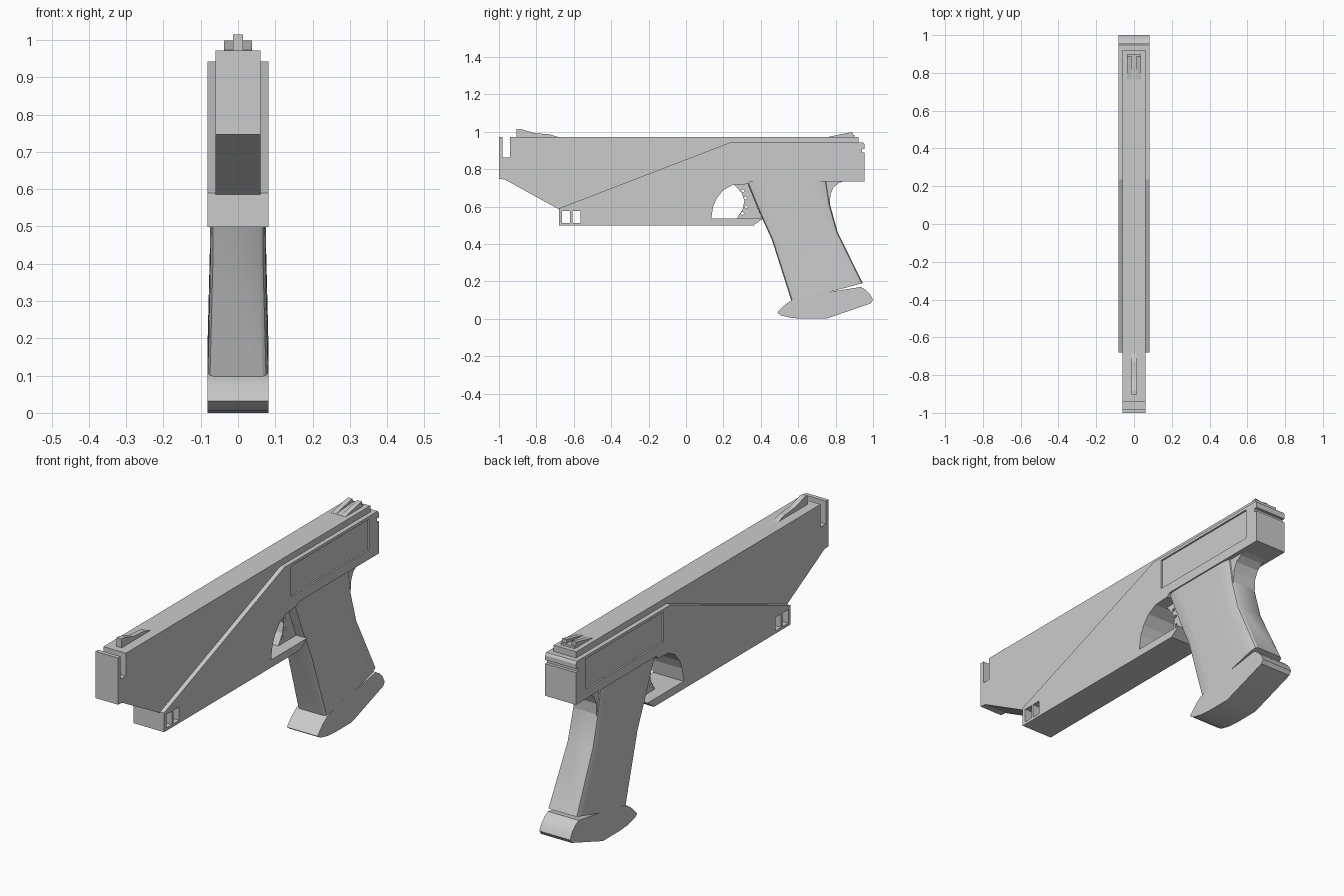
import bpy, bmesh, math
from mathutils import Vector

if "Cube" in bpy.data.objects:
    bpy.data.objects.remove(bpy.data.objects["Cube"])


def finish(name, bm):
    bmesh.ops.recalc_face_normals(bm, faces=bm.faces)
    me = bpy.data.meshes.new(name)
    bm.to_mesh(me)
    bm.free()
    ob = bpy.data.objects.new(name, me)
    bpy.context.collection.objects.link(ob)
    return ob


def extrude(name, pts, half, x=0.0):
    """Side profile in (y, z), extruded across x."""
    bm = bmesh.new()
    face = bm.faces.new([bm.verts.new((x - half, y, z)) for y, z in pts])
    new = bmesh.ops.extrude_face_region(bm, geom=[face])["geom"]
    bmesh.ops.translate(bm, vec=(2 * half, 0, 0),
                        verts=[v for v in new if isinstance(v, bmesh.types.BMVert)])
    return finish(name, bm)


def rect(y0, y1, z0, z1):
    return [(y0, z0), (y1, z0), (y1, z1), (y0, z1)]


def cut(ob, cutter):
    cutter.hide_render = True
    cutter.hide_set(True)
    m = ob.modifiers.new("cut", "BOOLEAN")
    m.object, m.operation, m.solver = cutter, "DIFFERENCE", "EXACT"
    bpy.context.view_layer.objects.active = ob
    bpy.ops.object.modifier_apply(modifier=m.name)
    bpy.data.objects.remove(cutter)


# Upper body with muzzle slot and sloped nose
extrude("upper_body", [
    (-1, 0.972), (-1, 0.747), (-0.97, 0.745), (-0.68, 0.585), (-0.55, 0.585),
    (0.1, 0.76), (0.922, 0.76), (0.922, 0.972), (-0.94, 0.972),
    (-0.94, 0.862), (-0.98, 0.862), (-0.98, 0.972)], 0.06)

# Lower frame, including guard loop
frame = extrude("frame", [
    (-0.68, 0.498), (0.36, 0.498), (0.41, 0.535), (0.135, 0.535), (0.145, 0.6),
    (0.165, 0.645), (0.2, 0.688), (0.25, 0.715), (0.33, 0.72), (0.345, 0.735),
    (0.955, 0.735), (0.955, 0.89), (0.94, 0.89), (0.94, 0.908), (0.955, 0.908),
    (0.955, 0.93), (0.948, 0.942), (0.235, 0.942), (-0.68, 0.59)], 0.082)
for y in (-0.662, -0.608):
    cut(frame, extrude("window_cutter", rect(y, y + 0.043, 0.511, 0.576), 0.2))
for s in (-1, 1):
    cut(frame, extrude("panel_cutter", rect(0.287, 0.88, 0.782, 0.928), 0.02, s * 0.094))

# Trigger with small through holes
trigger = extrude("trigger", [
    (0.25, 0.725), (0.298, 0.672), (0.312, 0.63), (0.303, 0.585), (0.268, 0.53),
    (0.42, 0.53), (0.34, 0.725)], 0.025)
for y, z in ((0.302, 0.563), (0.323, 0.597), (0.318, 0.645), (0.305, 0.683)):
    ring = [(y + 0.008 * math.cos(a * math.pi / 4), z + 0.008 * math.sin(a * math.pi / 4))
            for a in range(8)]
    cut(trigger, extrude("hole_cutter", ring, 0.1))

# Sights
extrude("front_sight", [
    (-0.905, 0.965), (-0.905, 1.015), (-0.885, 1.015), (-0.81, 0.992),
    (-0.73, 0.986), (-0.685, 0.972), (-0.685, 0.965)], 0.013)
for s in (-1, 1):
    extrude("rear_sight", [(0.765, 0.965), (0.765, 0.973), (0.89, 0.999), (0.89, 0.965)],
            0.012, s * 0.025)
extrude("rear_sight_base", [(0.765, 0.965), (0.765, 0.973), (0.9, 0.982), (0.9, 0.965)], 0.036)

# Grip: chamfered sections lofted between front and back points
sections = [((0.32, 0.745), (0.75, 0.745), 0.076, 0.056),
            ((0.39, 0.575), (0.77, 0.61), 0.074, 0.056),
            ((0.46, 0.42), (0.81, 0.465), 0.075, 0.057),
            ((0.565, 0.09), (0.945, 0.19), 0.082, 0.067)]
outline = [(0, 0), (0.015, 0.55), (0.07, 0.9), (0.18, 1),
           (0.82, 1), (0.93, 0.9), (0.985, 0.55), (1, 0)]
outline = [(t, w, s) for s, o in ((1, outline), (-1, outline[::-1])) for t, w in o]
bm = bmesh.new()
rings = []
for f, b, wide, narrow in sections:
    f, b = Vector((0, *f)), Vector((0, *b))
    ring = []
    for t, w, s in outline:
        p = f.lerp(b, t)
        p.x = s * (narrow + (wide - narrow) * w)
        ring.append(bm.verts.new(p))
    rings.append(ring)
n = len(outline)
for r0, r1 in zip(rings, rings[1:]):
    for i in range(n):
        bm.faces.new((r0[i], r0[(i + 1) % n], r1[(i + 1) % n], r1[i]))
bm.faces.new(rings[0])
bm.faces.new(rings[-1])
grip = finish("grip", bm)

# Curved web under the rear of the frame
extrude("grip_web", [(0.7, 0.74), (0.86, 0.74), (0.82, 0.727), (0.79, 0.705),
                     (0.772, 0.665), (0.769, 0.6), (0.7, 0.6)], 0.062)

# Flared foot of the grip
foot = extrude("grip_foot", [
    (0.488, 0.032), (0.51, 0.017), (0.56, 0.005), (0.62, 0), (0.75, 0), (0.988, 0.082),
    (1.0, 0.1), (0.985, 0.13), (0.96, 0.155), (0.935, 0.17), (0.67, 0.128),
    (0.565, 0.1), (0.53, 0.075)], 0.082)

# Soft shading on the rounded parts
for ob in (grip, foot):
    bpy.ops.object.select_all(action="DESELECT")
    ob.select_set(True)
    bpy.context.view_layer.objects.active = ob
    bpy.ops.object.shade_smooth_by_angle(angle=math.radians(30))
